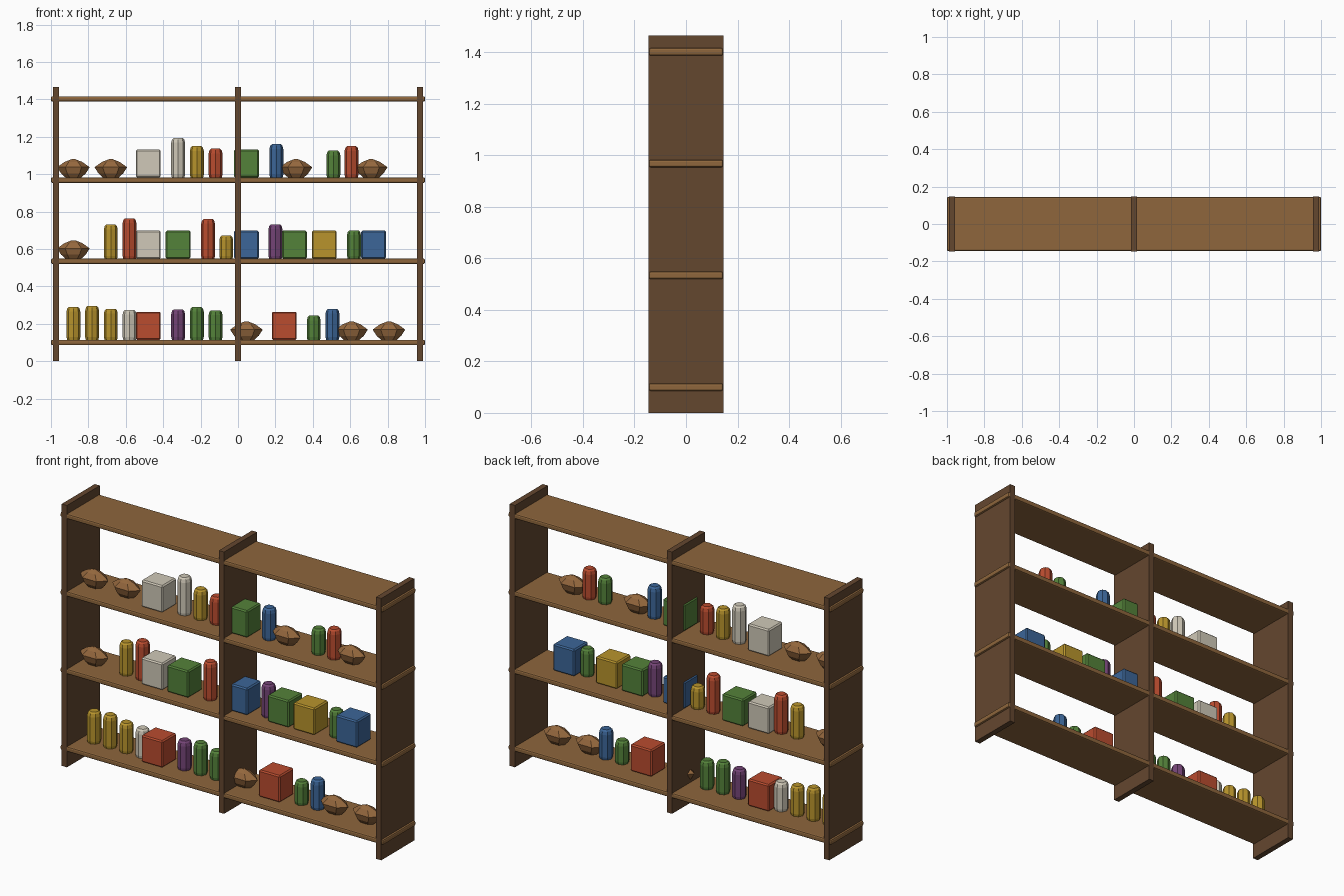
import bpy, bmesh, math

if "Cube" in bpy.data.objects:
    bpy.data.objects.remove(bpy.data.objects["Cube"])


def material(name, rgb):
    lin = [((c / 255 + 0.055) / 1.055) ** 2.4 for c in rgb]
    m = bpy.data.materials.new(name)
    m.diffuse_color = (*lin, 1)
    m.use_nodes = True
    m.node_tree.nodes["Principled BSDF"].inputs["Base Color"].default_value = m.diffuse_color
    return m


MATS = {
    "dark_wood": material("dark wood", (100, 71, 47)),
    "wood": material("shelf wood", (142, 102, 60)),
    "crust": material("crust brown", (148, 103, 61)),
    "yellow": material("mustard yellow", (184, 148, 44)),
    "red": material("brick red", (186, 76, 47)),
    "green": material("leaf green", (84, 130, 58)),
    "blue": material("slate blue", (60, 102, 152)),
    "purple": material("plum purple", (116, 68, 118)),
    "white": material("off white", (208, 201, 184)),
}


def finish(name, bm, mat):
    bmesh.ops.recalc_face_normals(bm, faces=bm.faces)
    me = bpy.data.meshes.new(name)
    bm.to_mesh(me)
    bm.free()
    me.materials.append(MATS[mat])
    ob = bpy.data.objects.new(name, me)
    bpy.context.collection.objects.link(ob)
    return ob


def block(name, centre, size, mat, bevel=0.0, segments=1):
    bm = bmesh.new()
    bmesh.ops.create_cube(bm, size=1)
    for v in bm.verts:
        v.co = [c + s * k for c, s, k in zip(centre, size, v.co)]
    if bevel:
        bmesh.ops.bevel(bm, geom=bm.edges[:], offset=bevel, segments=segments,
                        profile=0.5, affect='EDGES')
    return finish(name, bm, mat)


def stack(name, centre, rings, sides, mat):
    """Closed solid from (rx, ry, z) rings."""
    bm = bmesh.new()
    loops = []
    for rx, ry, z in rings:
        loops.append([bm.verts.new((centre[0] + rx * math.cos(2 * math.pi * i / sides),
                                    centre[1] + ry * math.sin(2 * math.pi * i / sides),
                                    centre[2] + z)) for i in range(sides)])
    for a, b in zip(loops, loops[1:]):
        for i in range(sides):
            j = (i + 1) % sides
            bm.faces.new((a[i], a[j], b[j], b[i]))
    bm.faces.new(loops[0][::-1])
    bm.faces.new(loops[-1])
    return finish(name, bm, mat)


ITEM_Y = -0.015


def jar(x, z, top, mat):
    h, r = top - z, 0.037
    stack("jar", (x, ITEM_Y, z),
          [(r * 0.9, r * 0.9, 0), (r, r, 0.015), (r, r, h - 0.025),
           (r * 0.88, r * 0.88, h - 0.008), (r * 0.65, r * 0.65, h)], 8, mat)


def box(x, z, mat):
    block("box", (x, ITEM_Y, z + 0.075), (0.133, 0.125, 0.15), mat, 0.007)


def loaf(x, z):
    stack("loaf", (x, ITEM_Y, z),
          [(0.042, 0.022, 0), (0.066, 0.040, 0.022), (0.087, 0.050, 0.055),
           (0.048, 0.030, 0.083), (0.010, 0.006, 0.098)], 6, "crust")


# uprights
for name, x in (("left_upright", -0.973), ("middle_upright", 0.0), ("right_upright", 0.973)):
    block(name, (x, 0, 0.7325), (0.032, 0.292, 1.465), "dark_wood")

# shelves
for z in (0.1, 0.534, 0.968, 1.402):
    block("shelf", (0, 0, z), (2.0, 0.29, 0.029), "wood", 0.008, 2)

# goods: (x, colour, top) is a jar, (x, colour) a box, (x,) a loaf
GOODS = {
    0.114: [(-0.88, "yellow", 0.29), (-0.78, "yellow", 0.296), (-0.68, "yellow", 0.28),
            (-0.58, "white", 0.274), (-0.48, "red"), (-0.32, "purple", 0.277),
            (-0.22, "green", 0.29), (-0.12, "green", 0.272), (0.045,), (0.247, "red"),
            (0.405, "green", 0.243), (0.505, "blue", 0.28), (0.607,), (0.807,)],
    0.548: [(-0.88,), (-0.68, "yellow", 0.73), (-0.58, "red", 0.763), (-0.48, "white"),
            (-0.32, "green"), (-0.16, "red", 0.76), (-0.063, "yellow", 0.672),
            (0.045, "blue"), (0.2, "purple", 0.732), (0.302, "green"), (0.461, "yellow"),
            (0.62, "green", 0.70), (0.725, "blue")],
    0.982: [(-0.88,), (-0.68,), (-0.48, "white"), (-0.32, "white", 1.193),
            (-0.22, "yellow", 1.15), (-0.12, "red", 1.136), (0.045, "green"),
            (0.205, "blue", 1.16), (0.31,), (0.51, "green", 1.126),
            (0.607, "red", 1.15), (0.712,)],
}
for z, row in GOODS.items():
    for item in row:
        if len(item) == 3:
            jar(item[0], z, item[2], item[1])
        elif len(item) == 2:
            box(item[0], z, item[1])
        else:
            loaf(item[0], z)
